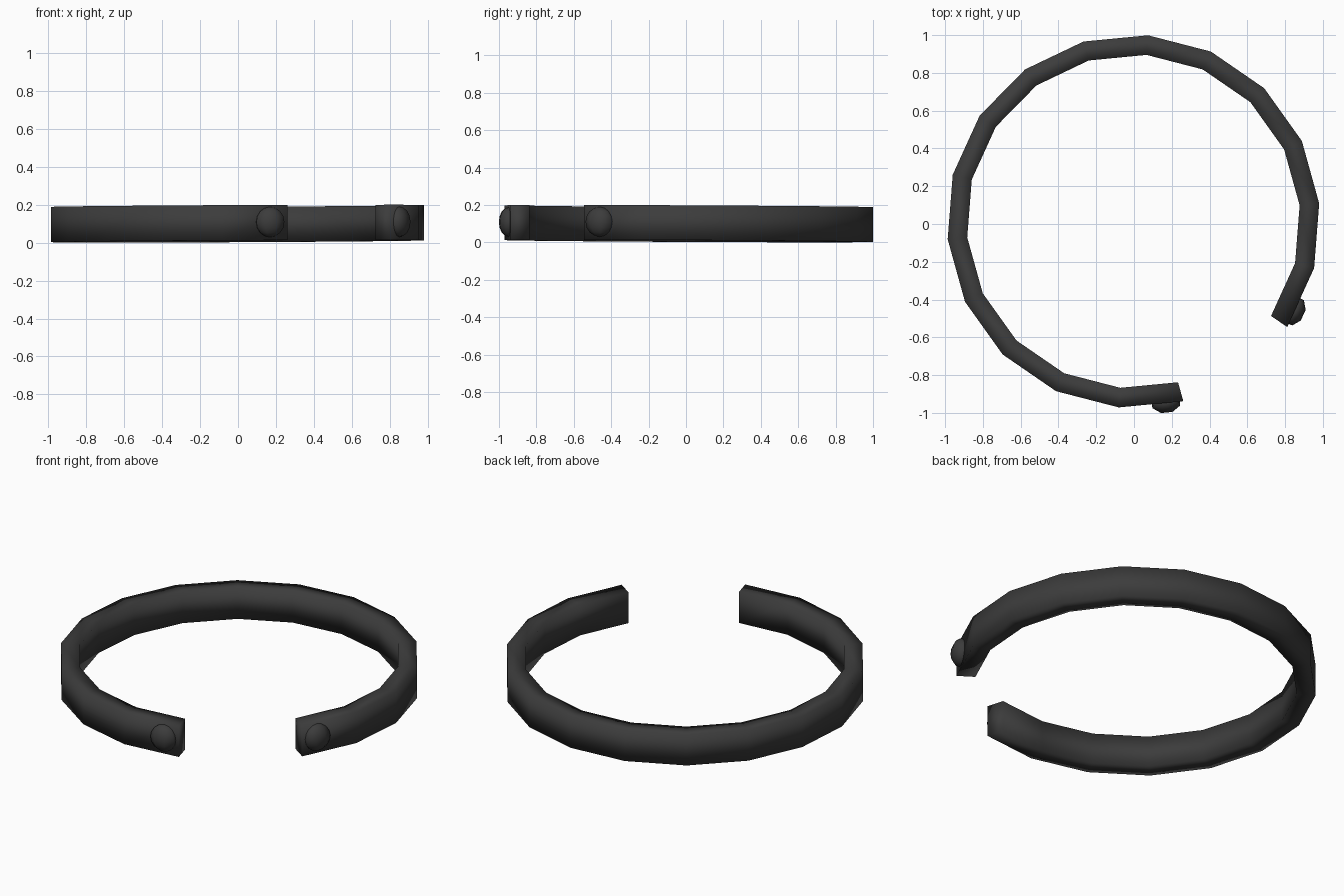
import bpy, bmesh, math
from mathutils import Matrix, Vector

if "Cube" in bpy.data.objects:
    bpy.data.objects.remove(bpy.data.objects["Cube"], do_unlink=True)

CENTRE = Vector((-0.003, 0.014, 0.1))
R_OUT, R_IN, HALF_H = 0.988, 0.884, 0.093
START, STEP, COUNT = -34.5, 20, 17

dark = bpy.data.materials.new("dark_grey")
dark.use_nodes = True
colour = (0.045, 0.045, 0.045, 1)
dark.diffuse_color = colour
dark.node_tree.nodes["Principled BSDF"].inputs["Base Color"].default_value = colour


def ring_point(degrees, radius, height=0.0):
    a = math.radians(degrees)
    return CENTRE + Vector((radius * math.cos(a), radius * math.sin(a), height))


def finish(name, bm):
    # The whole piece leans very slightly to the back left
    for v in bm.verts:
        v.co.z += 0.005 * v.co.x - 0.005 * v.co.y
    bmesh.ops.recalc_face_normals(bm, faces=bm.faces)
    for f in bm.faces:
        f.smooth = True
    mesh = bpy.data.meshes.new(name)
    bm.to_mesh(mesh)
    bm.free()
    mesh.materials.append(dark)
    bpy.context.collection.objects.link(bpy.data.objects.new(name, mesh))


# Open band: a rectangular section swept around the arc
bm = bmesh.new()
section = [(R_OUT, -HALF_H), (R_OUT, HALF_H), (R_IN, HALF_H), (R_IN, -HALF_H)]
loops = [[bm.verts.new(ring_point(START + STEP * i, r, h)) for r, h in section]
         for i in range(COUNT)]
for a, b in zip(loops, loops[1:]):
    for k in range(4):
        n = (k + 1) % 4
        bm.faces.new((a[k], a[n], b[n], b[k]))
bm.faces.new(loops[0])
bm.faces.new(loops[-1])
finish("band", bm)

# Flattened studs on the outside near each open end
END = START + STEP * (COUNT - 1)
for name, tip, neighbour in (("left_stud", START, START + STEP),
                             ("right_stud", END, END - STEP)):
    spot = ring_point(neighbour, R_OUT).lerp(ring_point(tip, R_OUT), 0.73)
    facing = math.radians((tip + neighbour) / 2)
    bm = bmesh.new()
    bmesh.ops.create_uvsphere(bm, u_segments=8, v_segments=8, radius=0.08)
    bm.transform(Matrix.Translation(spot + Vector((0, 0, 0.003)))
                 @ Matrix.Rotation(facing, 4, "Z")
                 @ Matrix.Diagonal((0.69, 1, 1, 1))
                 @ Matrix.Rotation(math.pi / 8, 4, "Z"))
    finish(name, bm)
